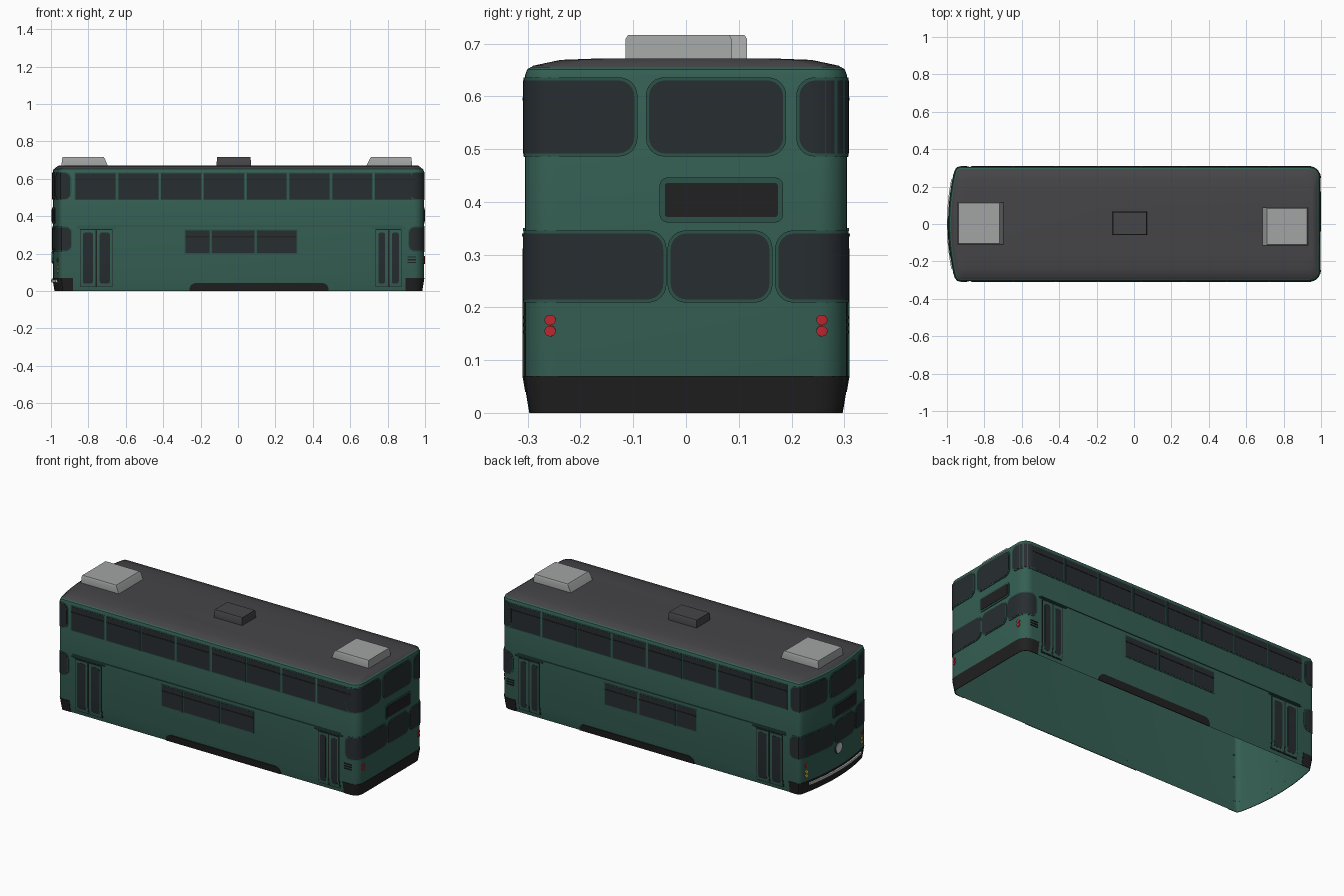
import bpy, bmesh, math
from mathutils import Vector

if "Cube" in bpy.data.objects:
    bpy.data.objects.remove(bpy.data.objects["Cube"])


def material(name, rgb):
    m = bpy.data.materials.new(name)
    m.diffuse_color = (*rgb, 1)
    m.use_nodes = True
    m.node_tree.nodes["Principled BSDF"].inputs["Base Color"].default_value = m.diffuse_color
    return m


GREEN = material("green_paint", (0.035, 0.115, 0.088))
TRIM = material("dark_green_trim", (0.025, 0.085, 0.066))
GLASS = material("dark_glass", (0.02, 0.026, 0.03))
BLACK = material("black", (0.016, 0.015, 0.016))
ROOF = material("roof_grey", (0.06, 0.06, 0.066))
UNIT = material("unit_grey", (0.36, 0.37, 0.37))
RED = material("red_lamp", (0.5, 0.02, 0.03))
AMBER = material("amber_lamp", (0.8, 0.45, 0.05))
SILVER = material("silver", (0.6, 0.6, 0.6))

# Plan outline of the +y half, from the flat +x end round to the bulged -x end
half = [Vector((0.994, 0)), Vector((0.994, 0.25))]
half += [Vector((0.939 + 0.055 * math.cos(a), 0.25 + 0.055 * math.sin(a)))
         for a in [math.pi / 16 * i for i in range(1, 9)]]
A, B, C = Vector((-0.93, 0.305)), Vector((-0.953, 0.305)), Vector((-0.96, 0.27))
half += [A * (1 - t) ** 2 + B * 2 * t * (1 - t) + C * t * t for t in [i / 6 for i in range(6)]]
half += [Vector((-0.99 + 0.03 * (y / 0.27) ** 2, y)) for y in [0.27 * (1 - i / 8) for i in range(9)]]
dist = [0.0]
for a, b in zip(half, half[1:]):
    dist.append(dist[-1] + (b - a).length)
L = dist[-1]


def point(s):
    """Point on the outline at signed arc length s (s = 0 mid +x end, s = L mid -x end)."""
    s = (s + L) % (2 * L) - L
    d = abs(s)
    i = max(k for k in range(len(dist) - 1) if dist[k] <= d)
    p = half[i].lerp(half[i + 1], (d - dist[i]) / (dist[i + 1] - dist[i]))
    return Vector((p.x, p.y if s >= 0 else -p.y))


def wall(s, z, off):
    """Point on the wall, pushed out by off; the wall tapers in below z = 0.07."""
    t = point(s + 0.006) - point(s - 0.006)
    n = Vector((t.y, -t.x)).normalized()
    p = point(s) + n * (off - 0.012 * max(0, 1 - z / 0.07))
    return (p.x, p.y, z)


def finish(name, bm, mat):
    me = bpy.data.meshes.new(name)
    bm.to_mesh(me)
    bm.free()
    me.materials.append(mat)
    ob = bpy.data.objects.new(name, me)
    bpy.context.collection.objects.link(ob)
    bpy.ops.object.select_all(action='DESELECT')
    ob.select_set(True)
    bpy.context.view_layer.objects.active = ob
    bpy.ops.object.shade_smooth_by_angle(angle=math.radians(35))
    return ob


def panels(name, rects, off, mat, r=0.0, grow=0.0, top_only=False):
    """Raised panels (s0, s1, z0, z1) that follow the wall, with corner radius r."""
    bm = bmesh.new()
    for s0, s1, z0, z1 in rects:
        s0, s1 = min(s0, s1) - grow, max(s0, s1) + grow
        z0, z1 = z0 - grow, z1 + grow
        n = max(1, int((s1 - s0 - 2 * r) / 0.02))
        cols = [s0 + r + (s1 - s0 - 2 * r) * i / n for i in range(n + 1)]
        if r:
            arc = [r * (1 - math.cos(math.pi / 12 * k)) for k in range(6)]
            cols = [s0 + a for a in arc] + cols + [s1 - a for a in reversed(arc)]
        grid, back = [], []
        for s in cols:
            t = min(r, s - s0, s1 - s)
            cut = r - math.sqrt(max(0, r * r - (r - t) ** 2))
            lo, hi = z0 + (0 if top_only else cut), z1 - cut
            zs = [lo, 0.07 if lo < 0.07 < hi else (lo + hi) / 2, hi]
            grid.append([bm.verts.new(wall(s, z, off)) for z in zs])
            back.append([bm.verts.new(wall(s, z, 0)) for z in zs])
        for i in range(len(cols) - 1):
            a, b, c, d = grid[i], grid[i + 1], back[i], back[i + 1]
            for k in range(2):
                bm.faces.new((a[k], b[k], b[k + 1], a[k + 1]))
            bm.faces.new((c[0], d[0], b[0], a[0]))
            bm.faces.new((a[2], b[2], d[2], c[2]))
        for k in range(2):
            bm.faces.new((back[0][k], grid[0][k], grid[0][k + 1], back[0][k + 1]))
            bm.faces.new((grid[-1][k], back[-1][k], back[-1][k + 1], grid[-1][k + 1]))
    return finish(name, bm, mat)


def sides(rects):
    """Turn (x0, x1, z0, z1) into wall rectangles on both long sides."""
    f = lambda x: dist[9] + 0.939 - x
    return [(k * f(a), k * f(b), z0, z1) for a, b, z0, z1 in rects for k in (1, -1)]


def ends(rects):
    """Turn (y0, y1, z0, z1) into wall rectangles on both ends."""
    return [(a + o, b + o, z0, z1) for a, b, z0, z1 in rects for o in (0, L)]


def loft(name, rings, mat, cap):
    bm = bmesh.new()
    rows = [[bm.verts.new(p) for p in ring] for ring in rings]
    m = len(rows[0])
    for a, b in zip(rows, rows[1:]):
        for i in range(m):
            j = (i + 1) % m
            bm.faces.new((a[i], a[j], b[j], b[i]))
    if cap:
        bm.faces.new(rows[-1])
    return finish(name, bm, mat)


# Body shell (open underneath) and shallow stepped roof
stations = dist + [2 * L - d for d in reversed(dist[1:-1])]
loft("body_shell", [[wall(s, z, o) for s in stations]
     for z, o in ((0, 0), (0.07, 0), (0.35, 0), (0.64, 0), (0.651, -0.004), (0.656, -0.012))], GREEN, False)
loft("roof", [[(point(s).x * kx, point(s).y * ky, z) for s in stations]
     for z, kx, ky in ((0.652, 0.992, 0.97), (0.658, 0.986, 0.95), (0.669, 0.972, 0.78), (0.672, 0.96, 0.52))], ROOF, True)

# Upper and lower side windows, each with a transom bar
upper = [(-0.868 + 0.2287 * i, -0.655 + 0.2287 * i, 0.49, 0.628) for i in range(8)]
lower = [(-0.28, -0.153, 0.203, 0.323), (-0.14, 0.088, 0.203, 0.323), (0.102, 0.312, 0.203, 0.323)]
panels("side_window_frames", sides(upper + lower), 0.002, TRIM, grow=0.005)
panels("side_windows", sides(upper + lower), 0.003, GLASS)
panels("window_transoms", sides([(a, b, z1 - 0.036, z1 - 0.03) for a, b, z0, z1 in upper + lower]), 0.005, BLACK)

# End windows wrapping round the corners
end_wins = [(-0.355, -0.098, 0.492, 0.63), (-0.07, 0.184, 0.492, 0.63), (0.215, 0.355, 0.492, 0.63),
            (-0.36, -0.043, 0.215, 0.34), (-0.029, 0.158, 0.215, 0.34), (0.175, 0.36, 0.215, 0.34)]
panels("end_window_frames", ends(end_wins), 0.003, TRIM, r=0.035, grow=0.006)
panels("end_windows", ends(end_wins), 0.004, GLASS, r=0.03)

# Blank destination boxes
box = [(-0.04, 0.174, 0.371, 0.436)]
panels("destination_frames", ends(box), 0.004, TRIM, r=0.015, grow=0.01)
panels("destination_panels", ends(box), 0.006, BLACK, r=0.006)

# Double-leaf doors with tall panes
doors = [(-0.845, -0.67, 0.02, 0.33), (0.735, 0.875, 0.02, 0.33)]
leaves, panes = [], []
for a, b, z0, z1 in doors:
    m, w = (a + b) / 2, (b - a) / 2
    for k in (-1, 1):
        leaves.append((m + k * 0.004, m + k * (w - 0.004), z0 + 0.005, z1 - 0.005))
        panes.append((m + k * 0.018, m + k * (w - 0.015), z0 + 0.02, z1 - 0.018))
panels("door_frames", sides(doors), 0.002, BLACK)
panels("door_leaves", sides(leaves), 0.004, GREEN)
panels("door_panes", sides(panes), 0.005, GLASS, r=0.012)

# Drip rails and side vents
panels("drip_rails", sides([(-0.86, 0.88, 0.345, 0.35)]), 0.004, TRIM)
panels("door_hoods", sides([(a - 0.02, b + 0.02, 0.334, 0.34) for a, b, _, _ in doors]), 0.006, TRIM)
panels("side_vents", sides([(0.905, 0.95, 0.15 + 0.014 * i, 0.156 + 0.014 * i) for i in range(3)]), 0.004, BLACK)

# Black skirts and the silver bumper on the bulged end
panels("end_skirts", [(-0.38, 0.38, 0, 0.07), (L - 0.37, L + 0.37, 0, 0.07)], 0.003, BLACK)
panels("centre_skirts", sides([(-0.26, 0.485, 0, 0.042)]), 0.004, BLACK, r=0.035, top_only=True)
panels("bumper", [(L - 0.24, L + 0.24, 0.045, 0.06)], 0.012, SILVER)

# Lamps
red = [(y, z) for y in (-0.257, 0.257) for z in (0.155, 0.176)]


def disc_set(name, spots, r, mat):
    panels(name, [(s - r, s + r, z - r, z + r) for s, z in spots], 0.005, mat, r=r * 0.999)


disc_set("tail_lamps", red + [(L + y, 0.165) for y in (-0.26, 0.26)], 0.01, RED)
disc_set("marker_lamps", [(L + y, z) for y in (-0.26, 0.26) for z in (0.105, 0.128)], 0.009, AMBER)
disc_set("headlamp_rim", [(L, 0.18)], 0.034, TRIM)
panels("headlamp", [(L - 0.028, L + 0.028, 0.152, 0.208)], 0.008, SILVER, r=0.02799)


# Roof units: boxes whose top can be drawn in at the inner end
def roof_box(name, x0, x1, y0, y1, tx0, tx1, mat, top=0.716):
    base = [(x0, y0), (x1, y0), (x1, y1), (x0, y1)]
    lid = [(tx0, y0 + 0.005), (tx1, y0 + 0.005), (tx1, y1 - 0.005), (tx0, y1 - 0.005)]
    loft(name, [[(x, y, 0.665) for x, y in base], [(x, y, top - 0.008) for x, y in
         [((bx + 3 * lx) / 4, by) for (bx, by), (lx, ly) in zip(base, lid)]],
         [(x, y, top) for x, y in lid]], mat, True)


roof_box("roof_unit_left", -0.945, -0.695, -0.11, 0.116, -0.938, -0.718, UNIT)
roof_box("roof_unit_right", 0.685, 0.932, -0.115, 0.087, 0.712, 0.926, UNIT)
roof_box("roof_hatch", -0.115, 0.07, -0.06, 0.066, -0.112, 0.067, ROOF)
